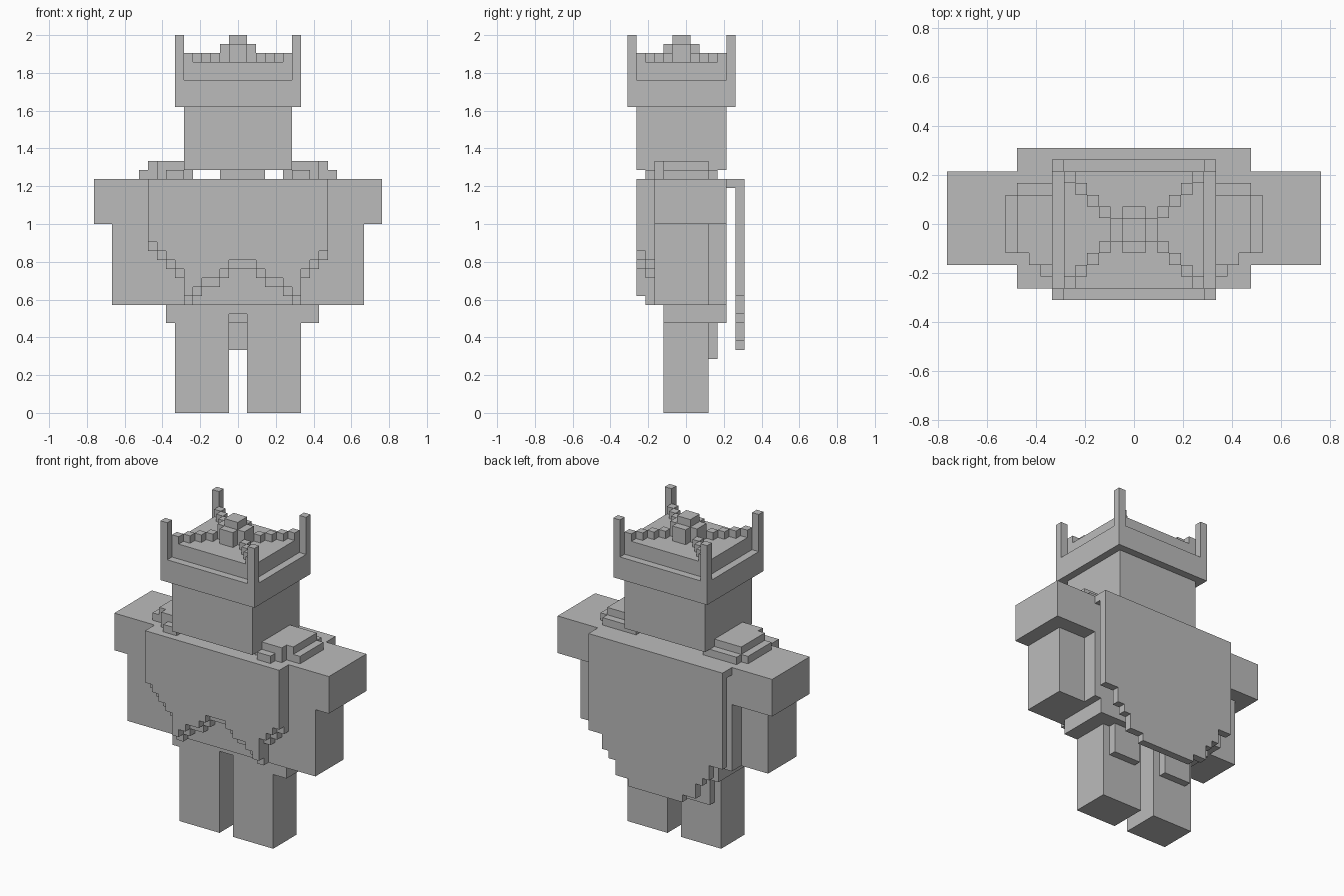
import bpy, bmesh

V = 2 / 42  # one voxel

cube = bpy.data.objects.get("Cube")
if cube:
    bpy.data.objects.remove(cube, do_unlink=True)

grey = bpy.data.materials.new("plain_grey")
grey.use_nodes = True
grey.diffuse_color = (0.5, 0.5, 0.5, 1)
grey.node_tree.nodes["Principled BSDF"].inputs["Base Color"].default_value = (0.5, 0.5, 0.5, 1)


def part(name, boxes):
    """One object from boxes given as (x0, x1, y0, y1, z0, z1) in voxels."""
    bm = bmesh.new()
    for x0, x1, y0, y1, z0, z1 in boxes:
        verts = bmesh.ops.create_cube(bm, size=1)["verts"]
        for v in verts:
            v.co = ((x1 if v.co.x > 0 else x0) * V,
                    (y1 if v.co.y > 0 else y0) * V,
                    (z1 if v.co.z > 0 else z0) * V)
    mesh = bpy.data.meshes.new(name)
    bm.to_mesh(mesh)
    bm.free()
    mesh.materials.append(grey)
    obj = bpy.data.objects.new(name, mesh)
    bpy.context.collection.objects.link(obj)


def flip(boxes):
    return [(-b[1], -b[0], *b[2:]) for b in boxes]


def pair(name, boxes):
    part("left_" + name, boxes)
    part("right_" + name, flip(boxes))


def panel(name, spans, y0, y1, top, drop=0):
    """Flat panel with a stepped lower edge; spans are (x0, x1, bottom)."""
    part(name, [(a, b, y0, y1, z - drop, top) for a, b, z in spans])


# Legs with rear flaps
pair("leg", [(1, 7, -2.5, 2.5, 0, 11)])
pair("rear_flap", [(2, 6, 2.5, 3.5, 6, 10)])

# Waist, notched between the legs, and torso
part("waist", [(-8, 9, 2.5, 4.5, 10, 12), (-8, -1, -2.5, 2.5, 10, 12),
               (1, 9, -2.5, 2.5, 10, 12), (-1, 1, -2.5, 2.5, 11, 12)])
part("torso", [(-10, 10, -3.5, 4.5, 12, 26)])

# Two-layer breast panel with a scalloped hem
hem = [(-10, -9, 19), (-9, -8, 18), (-8, -7, 17), (-7, -6, 16), (-6, -5, 13),
       (-5, -4, 14), (-4, -2, 15), (-2, -1, 16), (-1, 2, 17), (2, 3, 16),
       (3, 5, 15), (5, 6, 14), (6, 7, 13), (7, 8, 16), (8, 9, 17), (9, 10, 18)]
panel("breast_panel", hem, -5.5, -4.5, 26)
panel("breast_panel_lining", hem, -4.5, -3.5, 26, drop=1)

# Arms
pair("upper_arm", [(10, 16, -3.5, 4.5, 21, 26)])
pair("lower_arm", [(10, 14, -3.5, 2.5, 12, 21)])

# Stepped shoulder pads
pad_top = [(6, 10, -2.5, 2.5, 27, 28), (6, 9, -3.5, -2.5, 27, 28)]
pad_base = [(5, 11, -2.5, 2.5, 26, 27), (5, 10, 2.5, 3.5, 26, 27),
            (5, 9, -3.5, -2.5, 26, 27), (6, 8, -4.5, -3.5, 26, 27)]
pair("shoulder_pad", pad_base + pad_top)

# Cape with tapering hem, joined along the upper back
half = [(4, 6, 8), (6, 7, 10), (7, 8, 11), (8, 10, 13)]
cape = [(-4, 4, 7)] + half + [(-b, -a, z) for a, b, z in half]
panel("cape", cape, 5.5, 6.5, 26)
part("cape_collar", [(-10, 10, 4.5, 5.5, 25, 26)])

# Neck and head
part("neck", [(-2, 3, -2.5, 2.5, 26, 27)])
part("head", [(-6, 6, -5.5, 4.5, 27, 39)])

# Crown band and corner posts
part("crown_band", [(-7, 7, -6.5, -5.5, 34, 37), (-7, 7, 4.5, 5.5, 34, 37),
                    (-7, -6, -5.5, 4.5, 34, 37), (6, 7, -5.5, 4.5, 34, 37)])
part("crown_posts", [(x, x + 1, y, y + 1, 37, 42) for x in (-7, 6) for y in (-6.5, 4.5)])

# Diagonal ridges rising to the central finial
ridges = []
for k in range(1, 5):
    for x in (k + 1, -k - 2):
        for d in (k, -k - 1):
            ridges.append((x, x + 1, d - 0.5, d + 0.5, 39, 40))
part("crown_ridges", ridges)
part("crown_finial", [(-1, 1, -2.5, 1.5, 39, 41), (-2, 2, -1.5, 0.5, 39, 41),
                      (-1, 1, -1.5, 0.5, 41, 42)])
